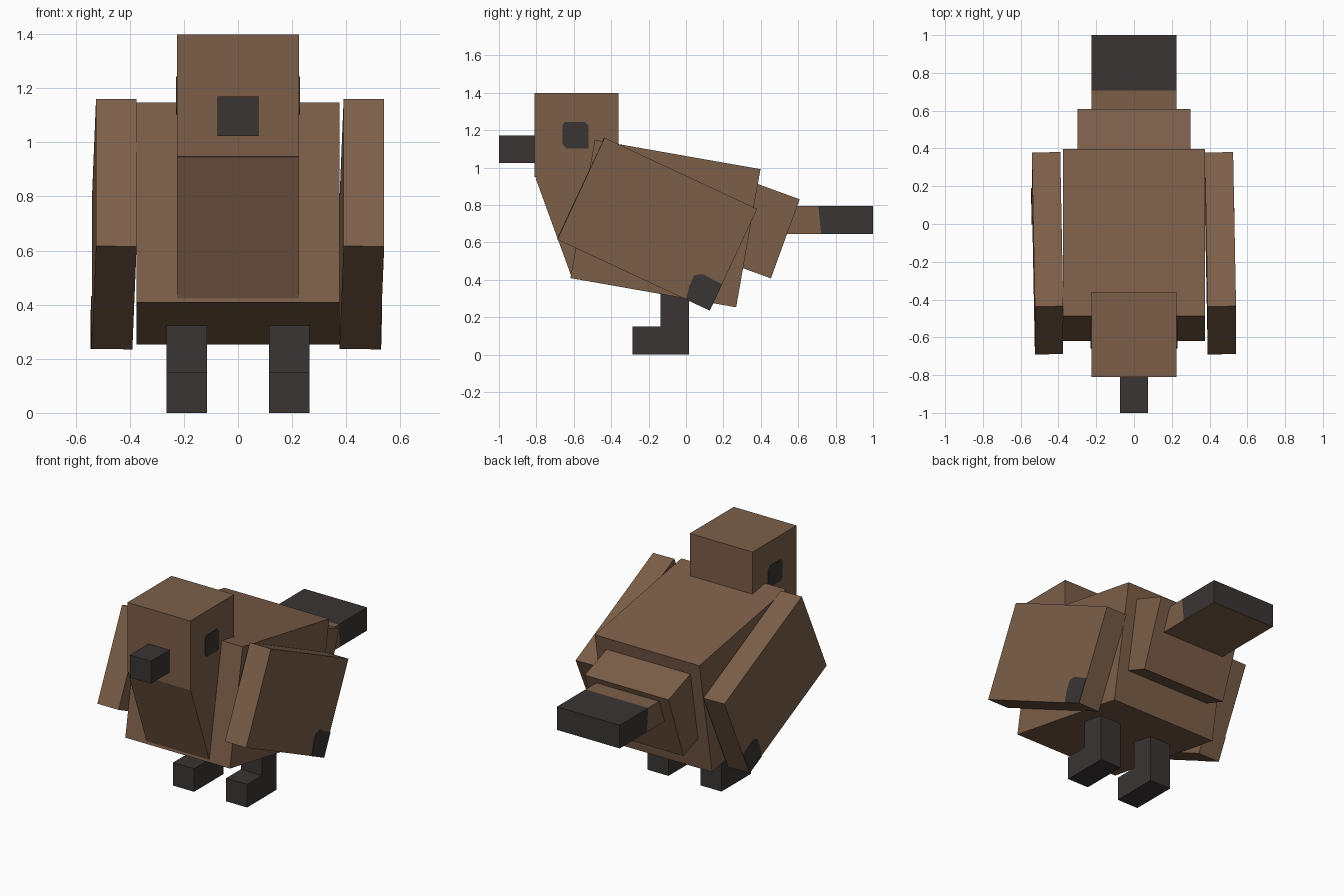
import bpy
import bmesh
from math import radians
from mathutils import Matrix, Vector

default = bpy.data.objects.get("Cube")
if default:
    bpy.data.objects.remove(default, do_unlink=True)


def material(name, rgb):
    mat = bpy.data.materials.new(name)
    mat.use_nodes = True
    color = (*rgb, 1.0)
    mat.diffuse_color = color
    mat.node_tree.nodes["Principled BSDF"].inputs["Base Color"].default_value = color
    return mat


brown = material("brown_feathers", (0.2, 0.113, 0.067))
dark = material("charcoal", (0.043, 0.035, 0.035))


def finish(name, bm, mats, matrix=Matrix()):
    bmesh.ops.recalc_face_normals(bm, faces=bm.faces)
    mesh = bpy.data.meshes.new(name)
    bm.to_mesh(mesh)
    bm.free()
    for mat in mats:
        mesh.materials.append(mat)
    obj = bpy.data.objects.new(name, mesh)
    obj.matrix_world = matrix
    bpy.context.collection.objects.link(obj)
    return obj


def placed(center, pitch=0, yaw=0):
    """Position, then pitch about x, then a small turn about the part's own z."""
    return (Matrix.Translation(center) @ Matrix.Rotation(radians(pitch), 4, "X")
            @ Matrix.Rotation(radians(yaw), 4, "Z"))


def box(name, center, size, mat, pitch=0, yaw=0):
    bm = bmesh.new()
    bmesh.ops.create_cube(bm, size=1)
    bmesh.ops.scale(bm, vec=size, verts=bm.verts)
    return finish(name, bm, [mat], placed(center, pitch, yaw))


def side_plate(name, outline, x, side, matrix):
    """Thin painted marking: a y-z outline standing just off a side face."""
    bm = bmesh.new()
    face = bm.faces.new([bm.verts.new((x, y, z)) for y, z in outline])
    out = bmesh.ops.extrude_face_region(bm, geom=[face])
    moved = [v for v in out["geom"] if isinstance(v, bmesh.types.BMVert)]
    bmesh.ops.translate(bm, vec=(0.004 * side, 0, 0), verts=moved)
    finish(name, bm, [dark], matrix)


# Torso, chest and head
box("body", (0, -0.11, 0.70), (0.75, 0.90, 0.75), brown, pitch=-10)
box("chest", (0, -0.568, 0.733), (0.45, 0.30, 0.56), brown, pitch=20)
box("head", (0, -0.585, 1.173), (0.45, 0.45, 0.45), brown)
box("beak", (0, -0.90, 1.097), (0.15, 0.20, 0.146), dark)

# Tail base and dark-tipped tail
box("tail_base", (0, 0.39, 0.67), (0.60, 0.30, 0.45), brown, pitch=-20)
bm = bmesh.new()
bmesh.ops.create_cube(bm, size=1)
bmesh.ops.scale(bm, vec=(0.45, 0.60, 0.15), verts=bm.verts)
bmesh.ops.translate(bm, vec=(0, 0.70, 0.72), verts=bm.verts)
bmesh.ops.bisect_plane(bm, geom=bm.verts[:] + bm.edges[:] + bm.faces[:],
                       plane_co=(0, 0.715, 0.72), plane_no=(0, 1, 0.1))
bm.normal_update()
for face in bm.faces:
    tip = face.calc_center_median().y > 0.72
    face.material_index = int(tip and face.normal.z > -0.5)
finish("tail", bm, [brown, dark])

# Paired parts
eye_outline = [(-0.07, -0.05), (-0.05, -0.07), (0.07, -0.07), (0.07, 0.05),
               (0.05, 0.07), (-0.055, 0.07), (-0.07, 0.055)]
tip_outline = [(0.31, -0.3), (0.45, -0.3), (0.45, -0.145),
               (0.33, -0.14), (0.295, -0.165), (0.295, -0.23)]
for label, side in (("left", 1), ("right", -1)):
    side_plate(label + "_eye", eye_outline, 0.225 * side, side,
               placed((0, -0.59, 1.173)))

    wing_center = Vector((0.4575 * side, -0.155, 0.6975))
    box(label + "_wing", wing_center, (0.15, 0.90, 0.60), brown, pitch=-25, yaw=1)
    side_plate(label + "_wing_marking", tip_outline, 0.075 * side, side,
               placed(wing_center, -25, 1))

    box(label + "_leg", (0.19 * side, -0.06, 0.20), (0.15, 0.15, 0.40), dark)
    box(label + "_foot", (0.19 * side, -0.21, 0.075), (0.15, 0.15, 0.15), dark)
